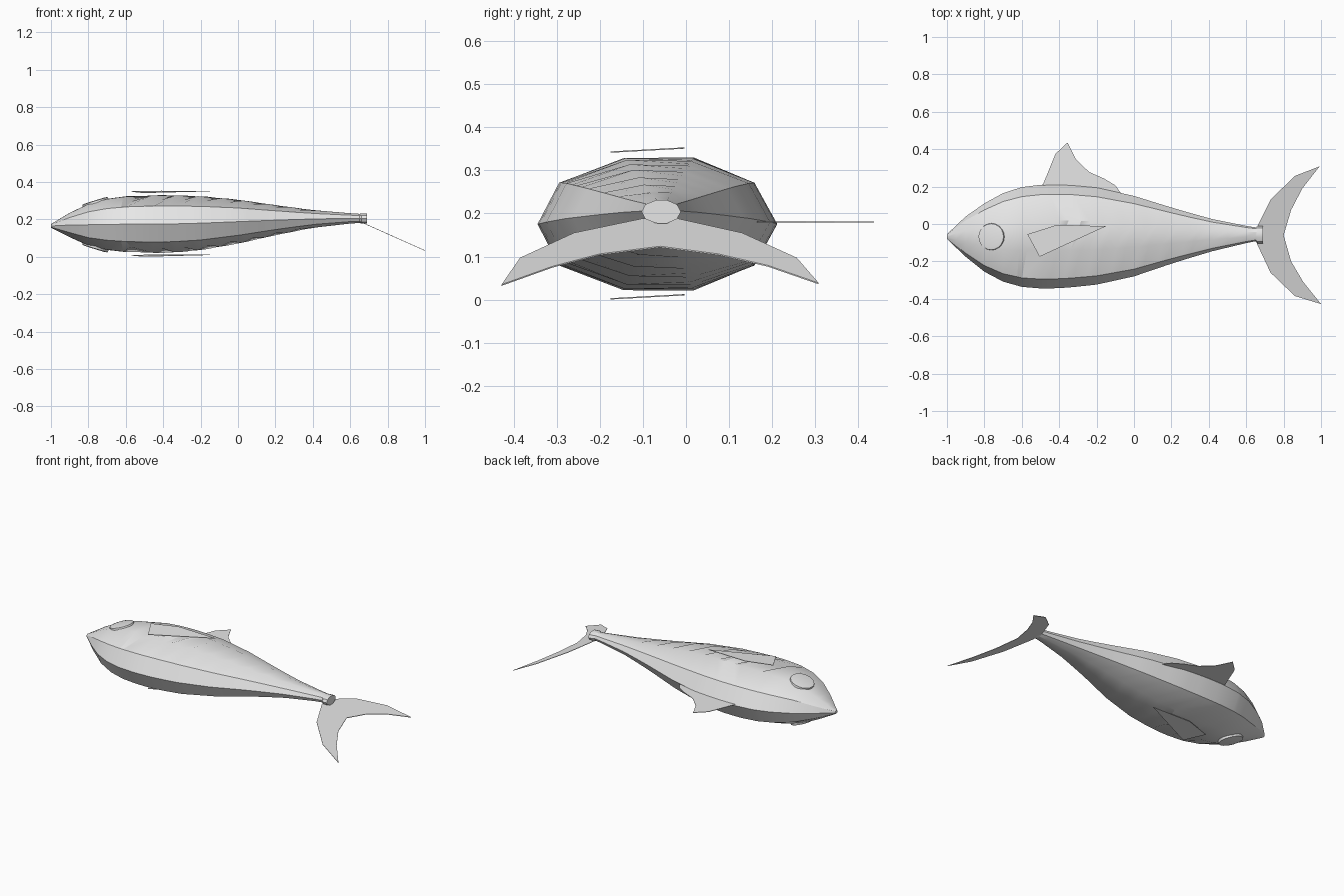
import bpy, bmesh, math

cube = bpy.data.objects.get("Cube")
if cube:
    bpy.data.objects.remove(cube, do_unlink=True)

grey = bpy.data.materials.new("plain grey")
grey.use_nodes = True
grey.diffuse_color = (0.8, 0.8, 0.8, 1)
grey.node_tree.nodes["Principled BSDF"].inputs["Base Color"].default_value = (0.8, 0.8, 0.8, 1)


def finish(name, bm, smooth=None):
    bmesh.ops.recalc_face_normals(bm, faces=bm.faces[:])
    mesh = bpy.data.meshes.new(name)
    bm.to_mesh(mesh)
    bm.free()
    obj = bpy.data.objects.new(name, mesh)
    bpy.context.collection.objects.link(obj)
    mesh.materials.append(grey)
    if smooth:
        bpy.ops.object.select_all(action='DESELECT')
        obj.select_set(True)
        bpy.context.view_layer.objects.active = obj
        bpy.ops.object.shade_smooth_by_angle(angle=math.radians(smooth))
    return obj


# Body outline: x, belly y, back y, lowest z, highest z
OUTLINE = [
    (-1.00, -0.080, -0.055, 0.155, 0.175),
    (-0.90, -0.175, 0.040, 0.105, 0.235),
    (-0.80, -0.255, 0.110, 0.060, 0.283),
    (-0.70, -0.308, 0.165, 0.037, 0.310),
    (-0.60, -0.336, 0.197, 0.025, 0.324),
    (-0.48, -0.346, 0.212, 0.020, 0.330),
    (-0.35, -0.340, 0.211, 0.022, 0.330),
    (-0.20, -0.324, 0.195, 0.035, 0.325),
    (0.00, -0.280, 0.150, 0.070, 0.306),
    (0.20, -0.212, 0.088, 0.115, 0.277),
    (0.40, -0.150, 0.030, 0.155, 0.250),
    (0.60, -0.102, -0.010, 0.178, 0.233),
    (0.65, -0.092, -0.018, 0.181, 0.230),
    (0.66, -0.103, -0.012, 0.177, 0.231),
    (0.69, -0.103, -0.012, 0.177, 0.231),
]


def outline_at(x):
    for a, b in zip(OUTLINE, OUTLINE[1:]):
        if x <= b[0]:
            t = max(0, (x - a[0]) / (b[0] - a[0]))
            return [p + (q - p) * t for p, q in zip(a[1:], b[1:])]
    return OUTLINE[-1][1:]


# Stations: x, depth of the flank step, slant of the rib
stations = [(x, 0, 0) for x in (-1, -0.95, -0.9, -0.85, -0.8, -0.7)]
stations += [(-0.625, 0, 0.3), (-0.60, 0.028, 0.7)]
for k in range(7):
    x = -0.50 + 0.125 * k
    drop = 0.024 - 0.0025 * k
    stations += [(x, 0, 1 - 0.08 * k), (x + 0.05, drop, 1 - 0.08 * k)]
stations += [(x, 0, 0) for x in (0.42, 0.5, 0.6, 0.65, 0.66, 0.69)]

# Body: ten-sided rings, stepped along the lower flank row
bm = bmesh.new()
rings = []
for x, drop, slant in stations:
    # rows from belly to back: height share, thickness share, slant, step share
    rows = [(0, 0, 0, 0), (0.09, 0.62, 0, 0), (0.36, 0.99, 0.04, 1),
            (0.65, 1, 0.10, 0.1), (0.905, 0.62, 0, 0), (1, 0, 0, 0)]
    upper, lower = [], []
    for i, (f, g, shift, step) in enumerate(rows):
        px = x + shift * slant
        yb, yt, zb, zt = outline_at(px)
        zc, h = (zb + zt) / 2, (zt - zb) / 2
        y, dz = yb + f * (yt - yb), g * h - step * drop
        upper.append(bm.verts.new((px, y, zc + dz)))
        if 0 < i < 5:
            lower.append(bm.verts.new((px, y, zc - dz)))
    rings.append(upper + lower[::-1])
for a, b in zip(rings, rings[1:]):
    for i in range(10):
        j = (i + 1) % 10
        bm.faces.new((a[i], a[j], b[j], b[i]))
bm.faces.new(rings[0])
bm.faces.new(rings[-1])
finish("body", bm, 25)


def fin(name, points, height, thick=0.003):
    """Thin plate from a plan outline, with z given by height(x, y)."""
    bm = bmesh.new()
    face = bm.faces.new([bm.verts.new((x, y, height(x, y) - thick / 2)) for x, y in points])
    out = bmesh.ops.extrude_face_region(bm, geom=[face])
    for v in out["geom"]:
        if isinstance(v, bmesh.types.BMVert):
            v.co.z += thick
    finish(name, bm)


# Dorsal fin on the back edge
fin("dorsal_fin", [(-0.50, 0.18), (-0.485, 0.215), (-0.42, 0.375), (-0.355, 0.436),
                   (-0.31, 0.345), (-0.24, 0.278), (-0.16, 0.243), (-0.10, 0.207),
                   (-0.07, 0.165)],
    lambda x, y: 0.18)

# Forked tail fin, sloping down towards its tips
tail = [(0.655, -0.10), (0.73, -0.26), (0.86, -0.385), (1.0, -0.428), (0.905, -0.31),
        (0.84, -0.20), (0.80, -0.06), (0.84, 0.075), (0.90, 0.19), (0.992, 0.308),
        (0.86, 0.257), (0.73, 0.13), (0.655, -0.02)]
fin("tail_fin", tail, lambda x, y: 0.187 - 0.445 * (x - 0.655))

# Side fins, one floating just off each flank
side = [(-0.57, -0.055), (-0.41, -0.004), (-0.15, -0.012), (-0.505, -0.175)]
fin("upper_side_fin", side, lambda x, y: 0.352 + 0.055 * y)
fin("lower_side_fin", side, lambda x, y: 0.0115 + 0.055 * y)

# Eyes: shallow tilted discs with an inset ring, one per flank
for name, z, turn in (("upper_eye", 0.291, -0.3), ("lower_eye", 0.052, math.pi + 0.3)):
    bm = bmesh.new()
    bmesh.ops.create_cone(bm, cap_ends=True, segments=20, radius1=0.073,
                          radius2=0.070, depth=0.016)
    bm.faces.ensure_lookup_table()
    cap = max(bm.faces, key=lambda f: f.calc_center_median().z)
    bmesh.ops.inset_individual(bm, faces=[cap], thickness=0.016, depth=0.003)
    eye = finish(name, bm, 30)
    eye.location = (-0.762, -0.068, z)
    eye.rotation_euler = (0, turn, 0)
